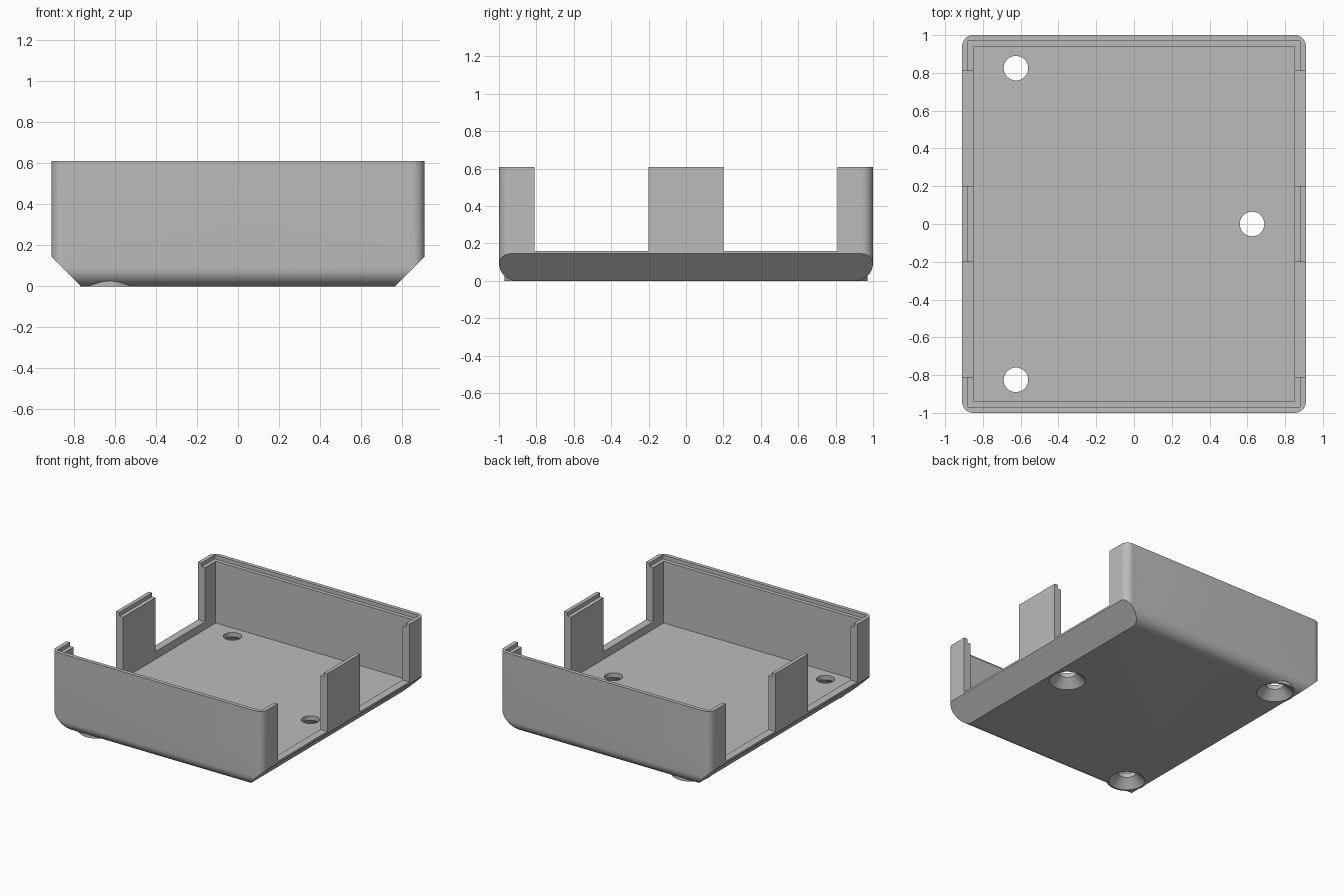
import bpy, bmesh, math
from mathutils import Vector

cube = bpy.data.objects.get("Cube")
if cube:
    bpy.data.objects.remove(cube, do_unlink=True)

HX, HY, TOP = 0.91, 1.0, 0.61      # half width, half depth, height
WALL, LIP = 0.06, 0.03             # wall thickness, rim step
FLOOR, SILL = 0.1, 0.16            # floor level, side opening level
CHAMFER, FILLET, CORNER = 0.145, 0.095, 0.06

grey = bpy.data.materials.new("plain grey")
grey.use_nodes = True
grey.diffuse_color = (0.5, 0.5, 0.5, 1)
grey.node_tree.nodes["Principled BSDF"].inputs["Base Color"].default_value = (0.5, 0.5, 0.5, 1)


def add_mesh(name, bm):
    bmesh.ops.recalc_face_normals(bm, faces=bm.faces)
    mesh = bpy.data.meshes.new(name)
    bm.to_mesh(mesh)
    bm.free()
    mesh.materials.append(grey)
    obj = bpy.data.objects.new(name, mesh)
    bpy.context.collection.objects.link(obj)
    return obj


def prism(name, points, axis, lo, hi):
    """Extrude a 2D outline along an axis (the outline uses the other two, in order)."""
    bm = bmesh.new()
    others = [i for i in range(3) if i != axis]
    verts = []
    for p in points:
        v = Vector()
        v[others[0]], v[others[1]] = p
        v[axis] = lo
        verts.append(bm.verts.new(v))
    face = bm.faces.new(verts)
    out = bmesh.ops.extrude_face_region(bm, geom=[face])
    shift = Vector()
    shift[axis] = hi - lo
    bmesh.ops.translate(bm, vec=shift, verts=[g for g in out["geom"] if isinstance(g, bmesh.types.BMVert)])
    return add_mesh(name, bm)


def box(name, x0, x1, y0, y1, z0, z1):
    return prism(name, [(x0, y0), (x1, y0), (x1, y1), (x0, y1)], 2, z0, z1)


def turned(name, x, y, profile, steps=40):
    """Closed round solid from (radius, height) pairs."""
    bm = bmesh.new()
    rings = []
    for r, z in profile:
        rings.append(bmesh.ops.create_circle(bm, segments=steps, radius=r)["verts"])
        bmesh.ops.translate(bm, vec=(x, y, z), verts=rings[-1])
    for a, b in zip(rings, rings[1:]):
        for i in range(steps):
            j = (i + 1) % steps
            bm.faces.new((a[i], a[j], b[j], b[i]))
    bm.faces.new(rings[0])
    bm.faces.new(rings[-1])
    return add_mesh(name, bm)


def arc(cx, cy, r, start, steps=10):
    return [(cx + r * math.cos(start + math.pi / 2 * i / steps),
             cy + r * math.sin(start + math.pi / 2 * i / steps)) for i in range(steps + 1)]


def combine(target, tool, operation):
    mod = target.modifiers.new(operation.lower(), "BOOLEAN")
    mod.operation, mod.solver, mod.object = operation, "EXACT", tool
    bpy.context.view_layer.objects.active = target
    bpy.ops.object.modifier_apply(modifier=mod.name)
    bpy.data.objects.remove(tool, do_unlink=True)


# Outer body: rounded upright corners
cx, cy = HX - CORNER, HY - CORNER
outline = []
for k, (sx, sy) in enumerate([(1, 1), (-1, 1), (-1, -1), (1, -1)]):
    outline += arc(sx * cx, sy * cy, CORNER, k * math.pi / 2)
tray = prism("case_tray", outline, 2, 0, TOP)

# Rounded lower front and back edges
side = [(HY, TOP + 0.1), (-HY, TOP + 0.1)]
side += arc(-HY + FILLET, FILLET, FILLET, math.pi)
side += arc(HY - FILLET, FILLET, FILLET, 1.5 * math.pi)
combine(tray, prism("edge_rounding", side, 0, -1.2, 1.2), "INTERSECT")

# Sloped lower left and right edges
for s in (-1, 1):
    e = 0.2
    slope = [(s * (HX - CHAMFER - e), -e), (s * (HX + e), -e), (s * (HX + e), CHAMFER + e)]
    combine(tray, prism("edge_slope", slope, 1, -1.2, 1.2), "DIFFERENCE")

# Hollow interior, then the stepped rim
ix, iy = HX - WALL, HY - WALL
combine(tray, box("cavity", -ix, ix, -iy, iy, FLOOR, 1), "DIFFERENCE")
rx, ry = HX - LIP, HY - LIP
combine(tray, box("rim_step", -rx, rx, -ry, ry, TOP - LIP, 1), "DIFFERENCE")

# Side openings, leaving a post in the middle of each side
for y0, y1 in ((-0.81, -0.2), (0.2, 0.81)):
    combine(tray, box("side_opening", -1.2, 1.2, y0, y1, SILL, 1), "DIFFERENCE")

# Countersunk screw holes; the corner ones have a boss filling out the rounded edge
for x, y in ((-0.625, 0.825), (-0.625, -0.825), (0.625, 0)):
    if y:
        combine(tray, turned("screw_boss", x, y, [(0.145, 0), (0.145, 0.07)]), "UNION")
    hole = [(0.14, -0.01), (0.065, 0.065), (0.065, 0.3)]
    combine(tray, turned("screw_hole", x, y, hole), "DIFFERENCE")

# Smooth rounded surfaces, crisp edges
bpy.ops.object.select_all(action="DESELECT")
tray.select_set(True)
bpy.context.view_layer.objects.active = tray
bpy.ops.object.shade_smooth_by_angle(angle=math.radians(25))
